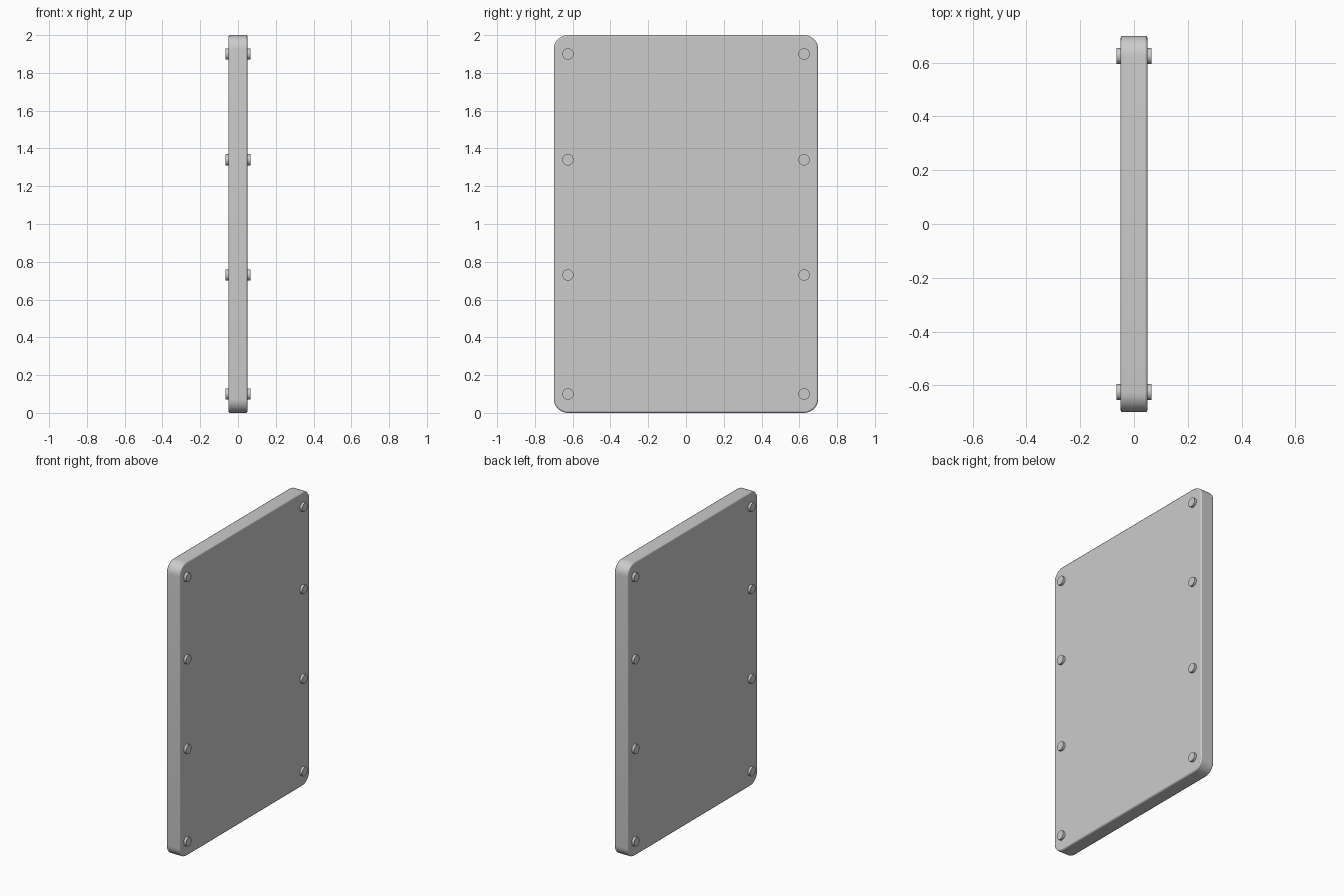
import bpy, bmesh, math
from mathutils import Matrix

if "Cube" in bpy.data.objects:
    bpy.data.objects.remove(bpy.data.objects["Cube"])

HALF_X, HALF_Y, HEIGHT = 0.05, 0.70, 2.0
CORNER, STEPS = 0.075, 8


def finish(bm, name):
    bmesh.ops.recalc_face_normals(bm, faces=bm.faces)
    mesh = bpy.data.meshes.new(name)
    bm.to_mesh(mesh)
    bm.free()
    obj = bpy.data.objects.new(name, mesh)
    bpy.context.collection.objects.link(obj)
    return obj


def smooth(obj):
    bpy.ops.object.select_all(action='DESELECT')
    obj.select_set(True)
    bpy.context.view_layer.objects.active = obj
    bpy.ops.object.shade_smooth_by_angle(angle=math.radians(30))


# Panel: rounded rectangle outline, extruded through its thickness
bm = bmesh.new()
outline = []
for k, (sy, sz) in enumerate([(1, 1), (-1, 1), (-1, -1), (1, -1)]):
    cy = sy * (HALF_Y - CORNER)
    cz = HEIGHT / 2 + sz * (HEIGHT / 2 - CORNER)
    for i in range(STEPS + 1):
        a = math.pi / 2 * (k + i / STEPS)
        outline.append(bm.verts.new((-HALF_X, cy + CORNER * math.cos(a),
                                     cz + CORNER * math.sin(a))))
face = bm.faces.new(outline)
geom = bmesh.ops.extrude_face_region(bm, geom=[face])['geom']
bmesh.ops.translate(bm, vec=(2 * HALF_X, 0, 0),
                    verts=[g for g in geom if isinstance(g, bmesh.types.BMVert)])
panel = finish(bm, "panel")

# Softened rims on both broad faces
bevel = panel.modifiers.new("rim", 'BEVEL')
bevel.width = 0.008
bevel.segments = 2
bevel.limit_method = 'ANGLE'
bevel.angle_limit = math.radians(40)
smooth(panel)

# Fixing studs: run through the panel and stand proud on both faces
for side, y in (("left", -0.625), ("right", 0.625)):
    for n, z in enumerate((0.10, 0.73, 1.34, 1.90), 1):
        bm = bmesh.new()
        bmesh.ops.create_cone(bm, cap_ends=True, segments=32,
                              radius1=0.03, radius2=0.03, depth=0.132,
                              matrix=Matrix.Translation((0, y, z))
                              @ Matrix.Rotation(math.pi / 2, 4, 'Y'))
        smooth(finish(bm, f"stud_{side}_{n}"))
